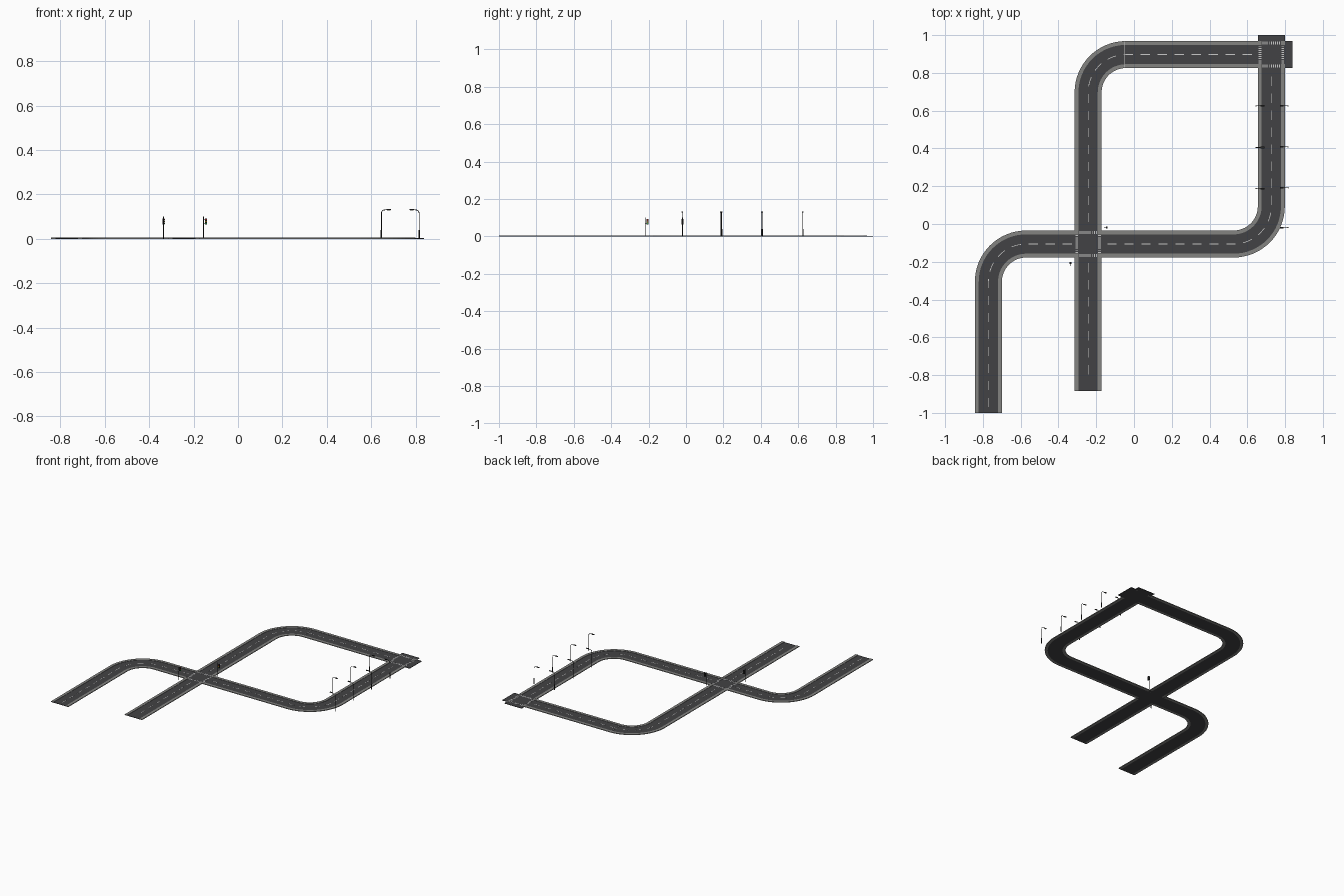
import bpy, bmesh, math
from mathutils import Vector

if "Cube" in bpy.data.objects:
    bpy.data.objects.remove(bpy.data.objects["Cube"])

HW, IW, R = 0.0715, 0.051, 0.2      # half road, half asphalt, bend radius
XA, XB, XC, YA, YB = -0.771, -0.243, 0.727, -0.106, 0.897


def mat(name, c):
    m = bpy.data.materials.new(name)
    m.diffuse_color = (*c, 1)
    m.use_nodes = True
    m.node_tree.nodes["Principled BSDF"].inputs["Base Color"].default_value = m.diffuse_color
    return m


ASPHALT = mat("asphalt", (0.055, 0.055, 0.058))
WALK = mat("sidewalk", (0.23, 0.23, 0.22))
PAINT = mat("paint", (0.6, 0.6, 0.58))
METAL = mat("dark_metal", (0.02, 0.02, 0.02))
LAMP = mat("lamp_glass", (0.7, 0.68, 0.55))
SIGNALS = [mat("red", (0.6, 0.02, 0.02)), mat("amber", (0.7, 0.4, 0.02)),
           mat("green", (0.02, 0.4, 0.08))]


def finish(name, bm, m):
    bmesh.ops.recalc_face_normals(bm, faces=bm.faces)
    me = bpy.data.meshes.new(name)
    bm.to_mesh(me)
    bm.free()
    me.materials.append(m)
    ob = bpy.data.objects.new(name, me)
    bpy.context.collection.objects.link(ob)
    return ob


def add_box(bm, lo, hi):
    v = bmesh.ops.create_cube(bm, size=1)["verts"]
    for p in v:
        p.co = Vector([lo[i] + (p.co[i] + 0.5) * (hi[i] - lo[i]) for i in range(3)])


def box(name, lo, hi, m):
    bm = bmesh.new()
    add_box(bm, lo, hi)
    return finish(name, bm, m)


def tube(name, pts, r, m):
    cu = bpy.data.curves.new(name, "CURVE")
    cu.dimensions = "3D"
    cu.bevel_depth, cu.bevel_resolution, cu.use_fill_caps = r, 1, True
    sp = cu.splines.new("POLY")
    sp.points.add(len(pts) - 1)
    for q, p in zip(sp.points, pts):
        q.co = (*p, 1)
    cu.materials.append(m)
    ob = bpy.data.objects.new(name, cu)
    bpy.context.collection.objects.link(ob)
    bpy.ops.object.select_all(action="DESELECT")
    ob.select_set(True)
    bpy.context.view_layer.objects.active = ob
    bpy.ops.object.convert(target="MESH")
    bpy.ops.object.shade_smooth_by_angle()


def bend(a, c, b, r=R, n=16):
    """Path a -> b with the corner c rounded."""
    a, b, c = Vector(a), Vector(b), Vector(c)
    u, v = (a - c).normalized(), (b - c).normalized()
    o = c + (u + v) * r
    arc = [o - v * r * math.cos(t) - u * r * math.sin(t)
           for t in (math.pi / 2 * i / n for i in range(n + 1))]
    return [a] + arc + [b]


def sweep(bm, path, d0, d1, z0, z1):
    """Rectangular strip between two sideways offsets from a path."""
    rings = []
    for i, p in enumerate(path):
        t = (path[min(i + 1, len(path) - 1)] - path[max(i - 1, 0)]).normalized()
        if 0 < i < len(path) - 1:
            t = ((path[i + 1] - p).normalized() + (p - path[i - 1]).normalized()).normalized()
        s = Vector((-t.y, t.x))
        rings.append([bm.verts.new((*(p + s * d), z)) for d, z in
                      ((d0, z0), (d1, z0), (d1, z1), (d0, z1))])
    for a, b in zip(rings, rings[1:]):
        for k in range(4):
            bm.faces.new((a[k], a[(k + 1) % 4], b[(k + 1) % 4], b[k]))
    bm.faces.new(rings[0])
    bm.faces.new(rings[-1])


def at(path, s):
    for a, b in zip(path, path[1:]):
        d = (b - a).length
        if s <= d:
            return a.lerp(b, s / d)
        s -= d
    return path[-1].copy()


def road(name, path):
    bm = bmesh.new()
    sweep(bm, path, -IW, IW, 0, 0.003)
    finish(name + "_asphalt", bm, ASPHALT)
    bm = bmesh.new()
    sweep(bm, path, IW, HW, 0, 0.005)
    sweep(bm, path, -HW, -IW, 0, 0.005)
    finish(name + "_sidewalks", bm, WALK)
    # dashed centre line
    total = sum((b - a).length for a, b in zip(path, path[1:]))
    bm = bmesh.new()
    s = 0.03
    while s + 0.05 < total:
        sweep(bm, [at(path, s + 0.0125 * i) for i in range(5)], -0.0018, 0.0018, 0.003, 0.0034)
        s += 0.09
    finish(name + "_dashes", bm, PAINT)


# roads between the crossings
road("west_road", bend((XA, -1), (XA, YA), (XB - HW, YA)))
road("east_road", bend((XB + HW, YA), (XC, YA), (XC, YB - HW)))
road("north_road", bend((XC - HW, YB), (XB, YB), (XB, YA + HW)))
road("south_road", [Vector((XB, YA - HW)), Vector((XB, -0.885))])
box("stop_line", (-0.052, YB - HW, 0.003), (-0.049, YB + HW, 0.0052), PAINT)


def crossing(name, x, y):
    box(name + "_slab", (x - HW, y - HW, 0), (x + HW, y + HW, 0.003), ASPHALT)
    # corner kerbs
    bm = bmesh.new()
    for sx in (-1, 1):
        for sy in (-1, 1):
            xs, ys = sorted((sx * IW, sx * HW)), sorted((sy * IW, sy * HW))
            add_box(bm, (x + xs[0], y + ys[0], 0), (x + xs[1], y + ys[1], 0.004))
    finish(name + "_corners", bm, WALK)
    # zebra stripes on all four sides
    bm = bmesh.new()
    for s in (-1, 1):
        lo, hi = sorted((s * 0.053, s * 0.068))
        for i in range(9):
            c = -0.044 + 0.011 * i
            add_box(bm, (x + lo, y + c - 0.0025, 0.003), (x + hi, y + c + 0.0025, 0.0034))
            add_box(bm, (x + c - 0.0025, y + lo, 0.003), (x + c + 0.0025, y + hi, 0.0034))
    finish(name + "_zebra", bm, PAINT)


crossing("middle_crossing", XB, YA)
crossing("corner_crossing", XC, YB)
box("north_stub", (XC - HW, YB + HW, 0), (XC + HW, 1.0, 0.003), ASPHALT)
box("east_stub", (XC + HW, YB - HW, 0), (0.838, YB + HW, 0.003), ASPHALT)


def street_lamp(x, y, s):
    """Lamp with a curved arm reaching in direction s along x."""
    arc = [(x + s * 0.015 * (1 - math.cos(t)), y, 0.115 + 0.015 * math.sin(t))
           for t in (math.pi / 2 * i / 6 for i in range(7))]
    tube("lamp_pole", [(x, y, 0)] + arc + [(x + s * 0.03, y, 0.131)], 0.0017, METAL)
    tube("lamp_base", [(x, y, 0), (x, y, 0.04)], 0.0032, METAL)
    a, b = sorted((x + s * 0.024, x + s * 0.044))
    box("lamp_head", (a, y - 0.004, 0.129), (b, y + 0.004, 0.133), METAL)
    box("lamp_glass", (a + 0.002, y - 0.003, 0.128), (b - 0.002, y + 0.003, 0.129), LAMP)


for y in (0.625, 0.405, 0.187):
    street_lamp(0.646, y, 1)
for y in (0.625, 0.408, 0.192, -0.019):
    street_lamp(0.816, y, -1)


def traffic_light(x, y, d):
    """Signal whose head hangs beside the pole in direction d."""
    d = Vector(d)
    tube("signal_pole", [(x, y, 0), (x, y, 0.1)], 0.0022, METAL)
    c = Vector((x, y)) + d * 0.012
    box("signal_head", (c.x - 0.005, c.y - 0.005, 0.064), (c.x + 0.005, c.y + 0.005, 0.092), METAL)
    for z in (0.068, 0.088):
        tube("signal_bracket", [(x, y, z), (c.x, c.y, z)], 0.0012, METAL)
    f = Vector((d.y, -d.x))
    for m, z in zip(SIGNALS, (0.087, 0.078, 0.069)):
        p, q = c + f * 0.004, c + f * 0.0062
        tube("signal_lens", [(p.x, p.y, z), (q.x, q.y, z)], 0.0033, m)


traffic_light(-0.156, -0.018, (1, 0))
traffic_light(-0.336, -0.218, (0, 1))
